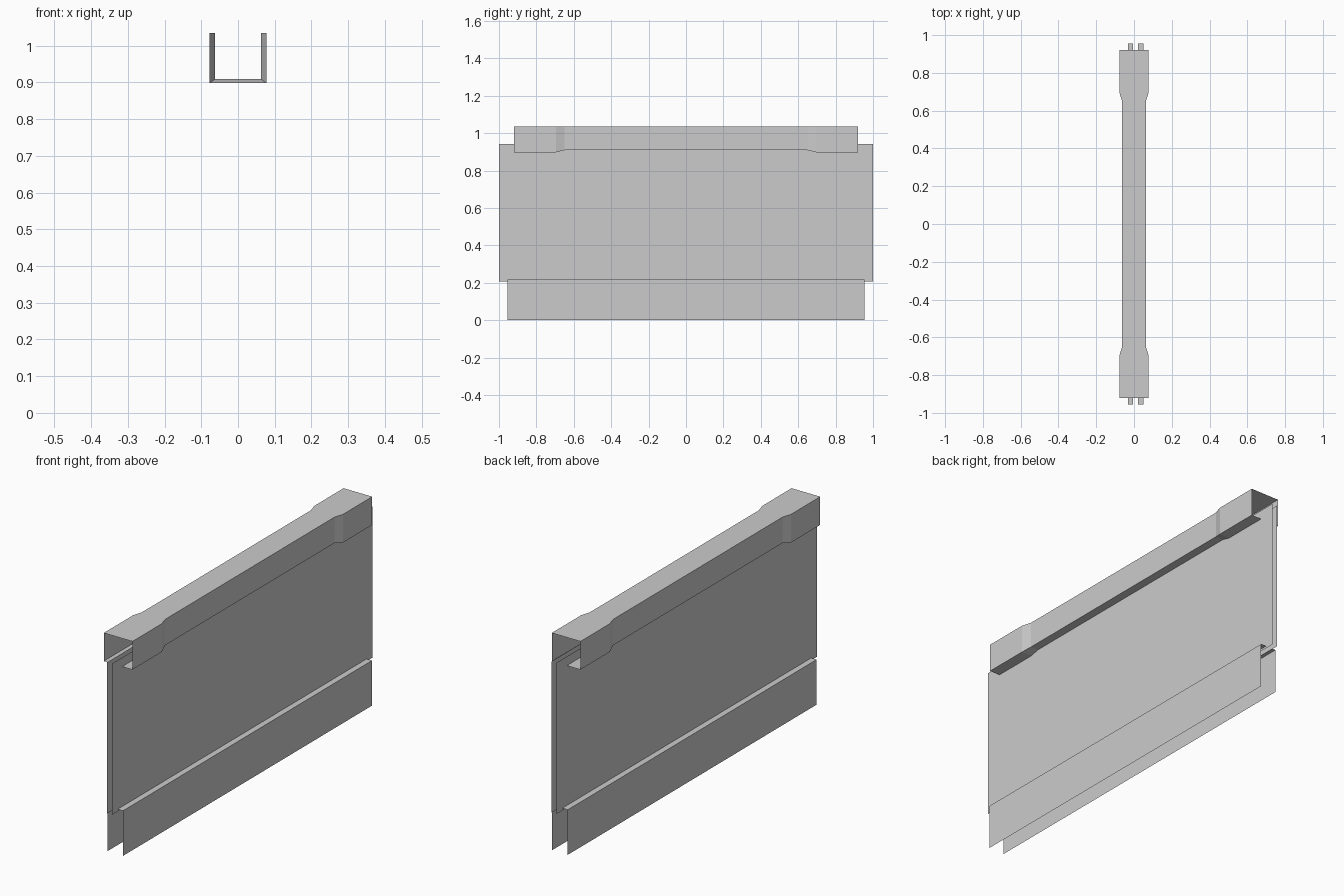
import bpy
import bmesh

cube = bpy.data.objects.get("Cube")
if cube:
    bpy.data.objects.remove(cube, do_unlink=True)

grey = bpy.data.materials.new("plain_grey")
grey.use_nodes = True
grey.diffuse_color = (0.6, 0.6, 0.6, 1)
grey.node_tree.nodes["Principled BSDF"].inputs["Base Color"].default_value = (0.6, 0.6, 0.6, 1)


def loft(name, sections, closed=False):
    """Sheet joining equal-length rows of points."""
    bm = bmesh.new()
    rows = [[bm.verts.new(p) for p in row] for row in sections]
    n = len(rows[0])
    for a, b in zip(rows, rows[1:]):
        for i in range(n if closed else n - 1):
            j = (i + 1) % n
            bm.faces.new((a[i], a[j], b[j], b[i]))
    mesh = bpy.data.meshes.new(name)
    bm.to_mesh(mesh)
    bm.free()
    mesh.materials.append(grey)
    obj = bpy.data.objects.new(name, mesh)
    bpy.context.collection.objects.link(obj)
    return obj


# Hollow top rail, open at both ends, wider and deeper near the ends
TOP = 1.035
stations = [(-0.92, 0.077, 0.898), (-0.695, 0.077, 0.898), (-0.65, 0.063, 0.909)]
stations += [(-y, w, z) for y, w, z in reversed(stations)]
loft("top_rail", [[(-w, y, z), (w, y, z), (w, y, TOP), (-w, y, TOP)]
                  for y, w, z in stations], closed=True)

# Twin panel skins and the stepped skirts outside them
MID = 0.009
for side, label in ((1, "left"), (-1, "right")):
    inner = MID + side * 0.013
    outer = MID + side * 0.042
    ends = (-side, side)
    loft(label + "_panel", [[(inner, y, 0.208), (inner, y, 0.942)] for y in ends])
    loft(label + "_skirt", [[(outer, 0.955 * y, 0), (outer, 0.955 * y, 0.219),
                             (inner, 0.955 * y, 0.219)] for y in ends])
